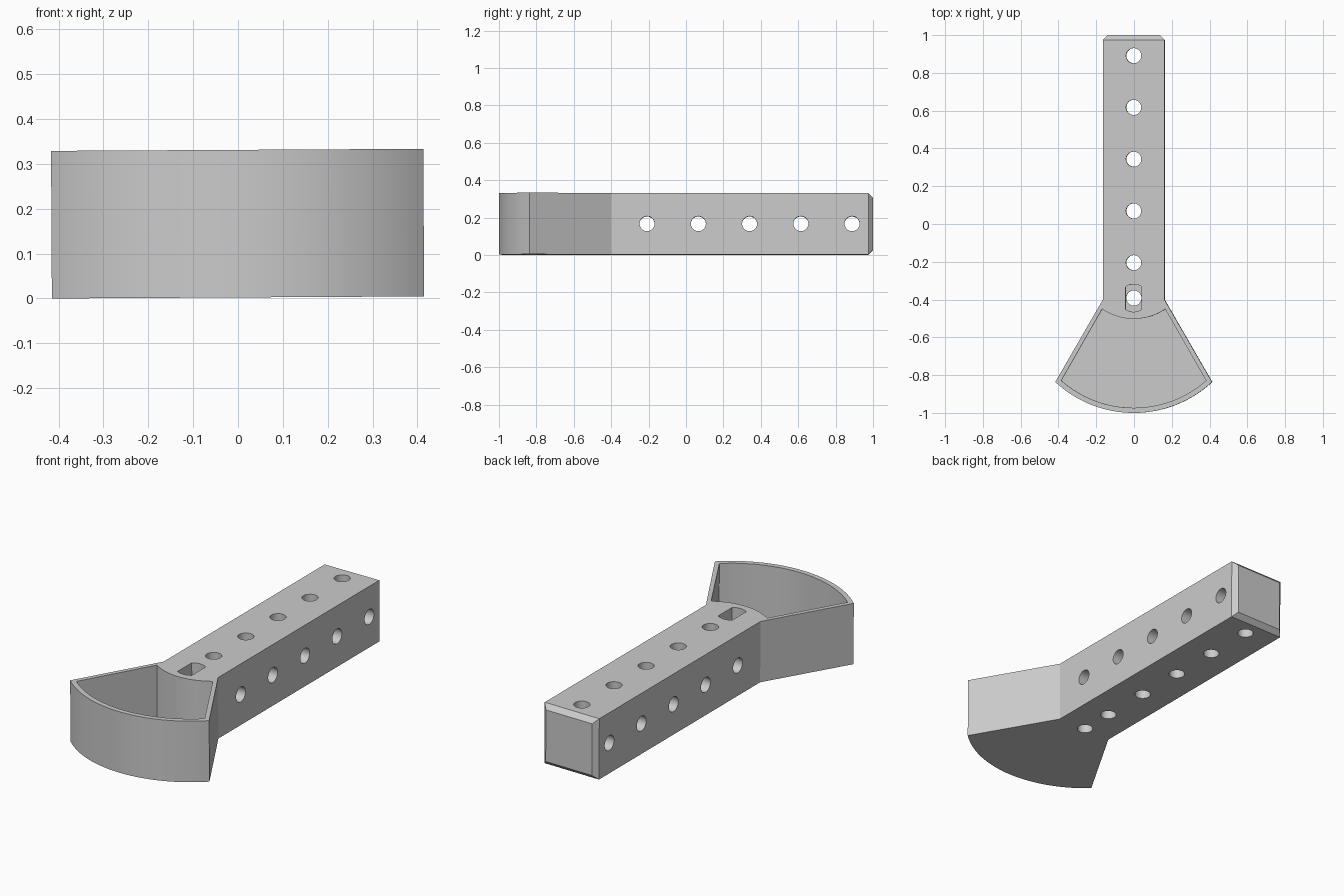
import bpy, bmesh
from math import sin, cos, asin, pi, radians
from mathutils import Matrix

if "Cube" in bpy.data.objects:
    bpy.data.objects.remove(bpy.data.objects["Cube"], do_unlink=True)

HEIGHT = 0.329
HALF = 0.163          # half width of the handle
PIVOT = -0.392        # centre of the scoop's outer arc
HOLE_R = 0.04

grey = bpy.data.materials.new("plain grey")
grey.use_nodes = True
grey.diffuse_color = (0.6, 0.6, 0.6, 1)
grey.node_tree.nodes["Principled BSDF"].inputs["Base Color"].default_value = (0.6, 0.6, 0.6, 1)


def arc(cy, radius, half_width, steps=32):
    """Points of an arc bulging to the front, from left to right."""
    a = asin(half_width / radius)
    angles = [a - 2 * a * i / steps for i in range(steps + 1)]
    return [(radius * sin(t), cy - radius * cos(t)) for t in angles]


def prism(name, outline, z0, z1):
    bm = bmesh.new()
    face = bm.faces.new([bm.verts.new((x, y, z0)) for x, y in outline])
    top = bmesh.ops.extrude_face_region(bm, geom=[face])["geom"]
    verts = [v for v in top if isinstance(v, bmesh.types.BMVert)]
    bmesh.ops.translate(bm, verts=verts, vec=(0, 0, z1 - z0))
    bmesh.ops.recalc_face_normals(bm, faces=bm.faces)
    return finish(name, bm)


def finish(name, bm):
    mesh = bpy.data.meshes.new(name)
    bm.to_mesh(mesh)
    bm.free()
    mesh.materials.append(grey)
    obj = bpy.data.objects.new(name, mesh)
    bpy.context.collection.objects.link(obj)
    return obj


def drill(name, y, z, sideways):
    bm = bmesh.new()
    turn = Matrix.Rotation(pi / 2, 4, "Y") if sideways else Matrix()
    bmesh.ops.create_cone(bm, cap_ends=True, segments=40, radius1=HOLE_R, radius2=HOLE_R,
                          depth=1, matrix=Matrix.Translation((0, y, z)) @ turn)
    return finish(name, bm)


# Handle and fan-shaped scoop as one solid
outline = [(-HALF, 1), (-HALF, -0.4)] + arc(PIVOT, 0.608, 0.415)[::-1] + [(HALF, -0.4), (HALF, 1)]
body = prism("scoop_handle", outline, 0, HEIGHT)

# Chamfer around the rear end
bm = bmesh.new()
bm.from_mesh(body.data)
rear = [e for e in bm.edges if all(v.co.y > 0.99 for v in e.verts)]
bmesh.ops.bevel(bm, geom=rear, offset=0.025, segments=1, affect="EDGES")
bm.to_mesh(body.data)
bm.free()

# Scoop hollow, with a curved rear wall
hollow = arc(PIVOT, 0.581, 0.383) + arc(-0.205, 0.297, 0.167)[::-1]
cutters = [prism("hollow_cutter", hollow, 0.025, 0.5)]

# Pocket with flat sides and rounded ends
end = arc(PIVOT, 0.073, 0.042, 12)
pocket = end + [(-x, 2 * PIVOT - y) for x, y in end]
cutters.append(prism("pocket_cutter", pocket, 0.15, 0.5))

# Rows of crossing holes
for i in range(5):
    y = -0.205 + 0.274 * i
    cutters.append(drill("vertical_hole_cutter", y, HEIGHT / 2, False))
    cutters.append(drill("side_hole_cutter", y - 0.003, HEIGHT / 2, True))
cutters.append(drill("pocket_hole_cutter", PIVOT, HEIGHT / 2, False))

bpy.context.view_layer.objects.active = body
for cutter in cutters:
    cutter.hide_render = True
    mod = body.modifiers.new("cut", "BOOLEAN")
    mod.operation = "DIFFERENCE"
    mod.solver = "EXACT"
    mod.object = cutter
    bpy.ops.object.modifier_apply(modifier=mod.name)
    bpy.data.objects.remove(cutter, do_unlink=True)

# Slight sideways lean, resting on the ground
body.data.transform(Matrix.Rotation(-0.0055, 4, "Y"))
lowest = min(v.co.z for v in body.data.vertices)
body.data.transform(Matrix.Translation((0, 0, -lowest)))

bpy.ops.object.select_all(action="DESELECT")
body.select_set(True)
bpy.ops.object.shade_smooth_by_angle(angle=radians(25))
